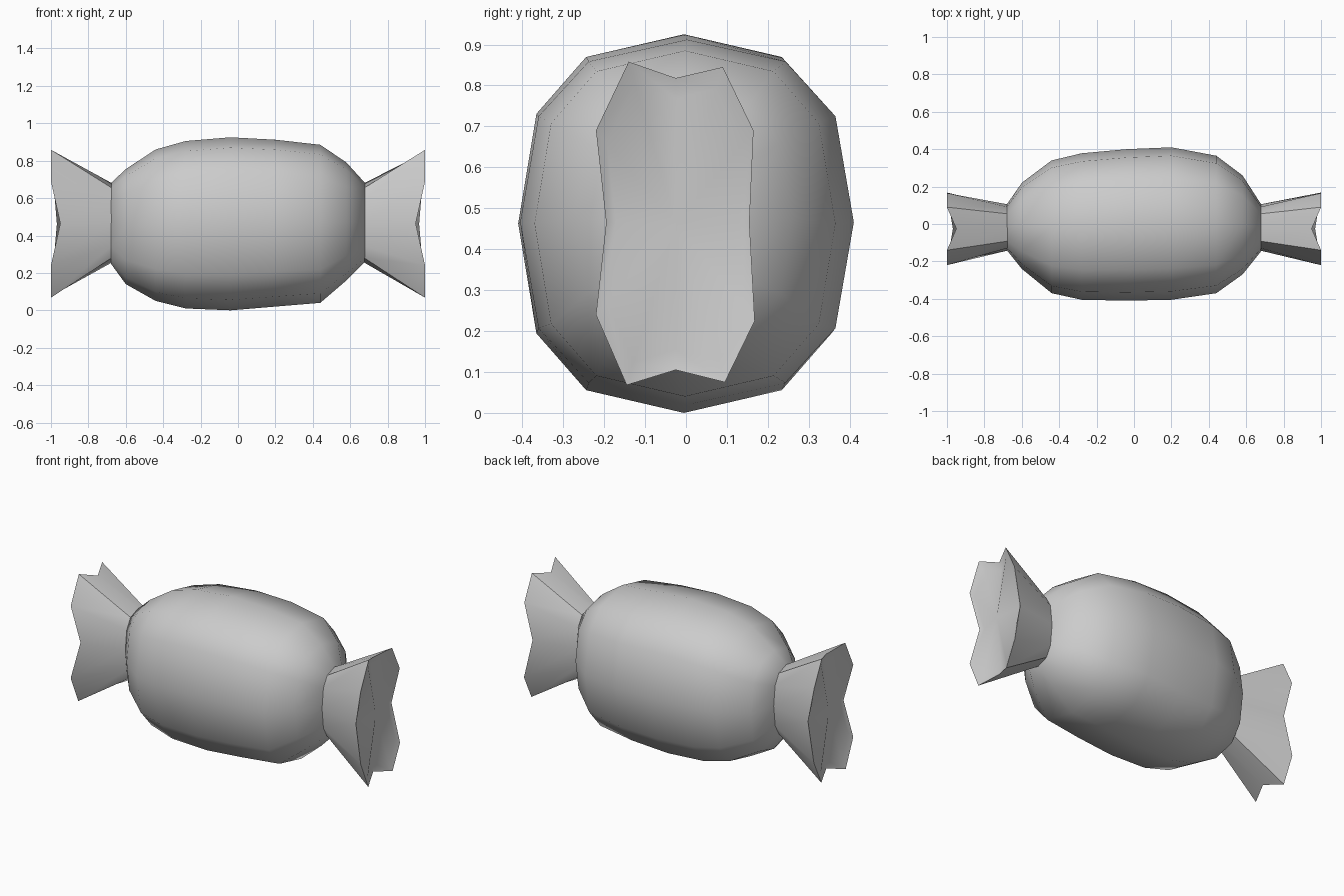
import bpy, math

if "Cube" in bpy.data.objects:
    bpy.data.objects.remove(bpy.data.objects["Cube"])

# Unit cross-section shared by the body and both necks (y, z)
QUARTER = [(0, 1), (.59, .88), (.89, .58), (1, 0)]
RIGHT = QUARTER + [(y, -z) for y, z in QUARTER[-2:0:-1]]
SECTION = RIGHT + [(0, -1)] + [(-y, z) for y, z in RIGHT[:0:-1]]
N = len(SECTION)


def ring(x, top, bottom, y0, y1):
    cy, cz = (y0 + y1) / 2, (top + bottom) / 2
    ry, rz = (y1 - y0) / 2, (top - bottom) / 2
    return [(x, cy + y * ry, cz + z * rz) for y, z in SECTION]


def loft(name, rings, cap_start, cap_end, flip=False, angle=50):
    verts = [v for r in rings for v in r]
    faces = []
    for k in range(len(rings) - 1):
        for i in range(N):
            j = (i + 1) % N
            a, b = k * N, (k + 1) * N
            faces.append((a + i, b + i, b + j, a + j))
    for on, k, rev in ((cap_start, 0, False), (cap_end, len(rings) - 1, True)):
        if on:
            r = rings[k]
            verts.append(tuple(sum(v[c] for v in r) / N for c in range(3)))
            for i in range(N):
                f = (k * N + i, k * N + (i + 1) % N, len(verts) - 1)
                faces.append(f[::-1] if rev else f)
    if flip:
        faces = [f[::-1] for f in faces]
    mesh = bpy.data.meshes.new(name)
    mesh.from_pydata(verts, [], faces)
    # Loft winding is inward for +x rings, so reverse it
    mesh.flip_normals()
    obj = bpy.data.objects.new(name, mesh)
    bpy.context.collection.objects.link(obj)
    bpy.ops.object.select_all(action='DESELECT')
    obj.select_set(True)
    bpy.context.view_layer.objects.active = obj
    bpy.ops.object.shade_smooth_by_angle(angle=math.radians(angle))
    return obj


# Plump candy body: x, top, bottom, y min, y max
BODY = [(-.68, .68, .25, -.14, .105), (-.60, .755, .14, -.24, .22),
        (-.44, .86, .05, -.37, .34), (-.28, .905, .01, -.405, .378),
        (-.04, .925, 0, -.41, .40), (.20, .912, .02, -.405, .41),
        (.44, .885, .04, -.37, .365), (.58, .79, .16, -.27, .26),
        (.68, .68, .26, -.145, .105)]
loft("candy_body", [ring(*b) for b in BODY], True, True)

# Flared, notched wrapper ends: rim outline (x, y, z)
RIM = [(.95, -.025, .818), (1, .09, .845), (1, .165, .69), (.95, .155, .465),
       (1, .168, .225), (1, .095, .075), (.95, -.025, .105), (1, -.145, .068),
       (1, -.22, .24), (.95, -.195, .465), (1, -.22, .69), (1, -.14, .858)]
INNER = [(x - .015, -.025 + (y + .025) * .86, .463 + (z - .463) * .86)
         for x, y, z in RIM]
NECK = ring(.675, .68, .255, -.142, .105)
for side, name in ((1, "right_wrapper_end"), (-1, "left_wrapper_end")):
    rings = [[(side * x, y, z) for x, y, z in r] for r in (NECK, RIM, INNER)]
    loft(name, rings, False, True, flip=side < 0)
